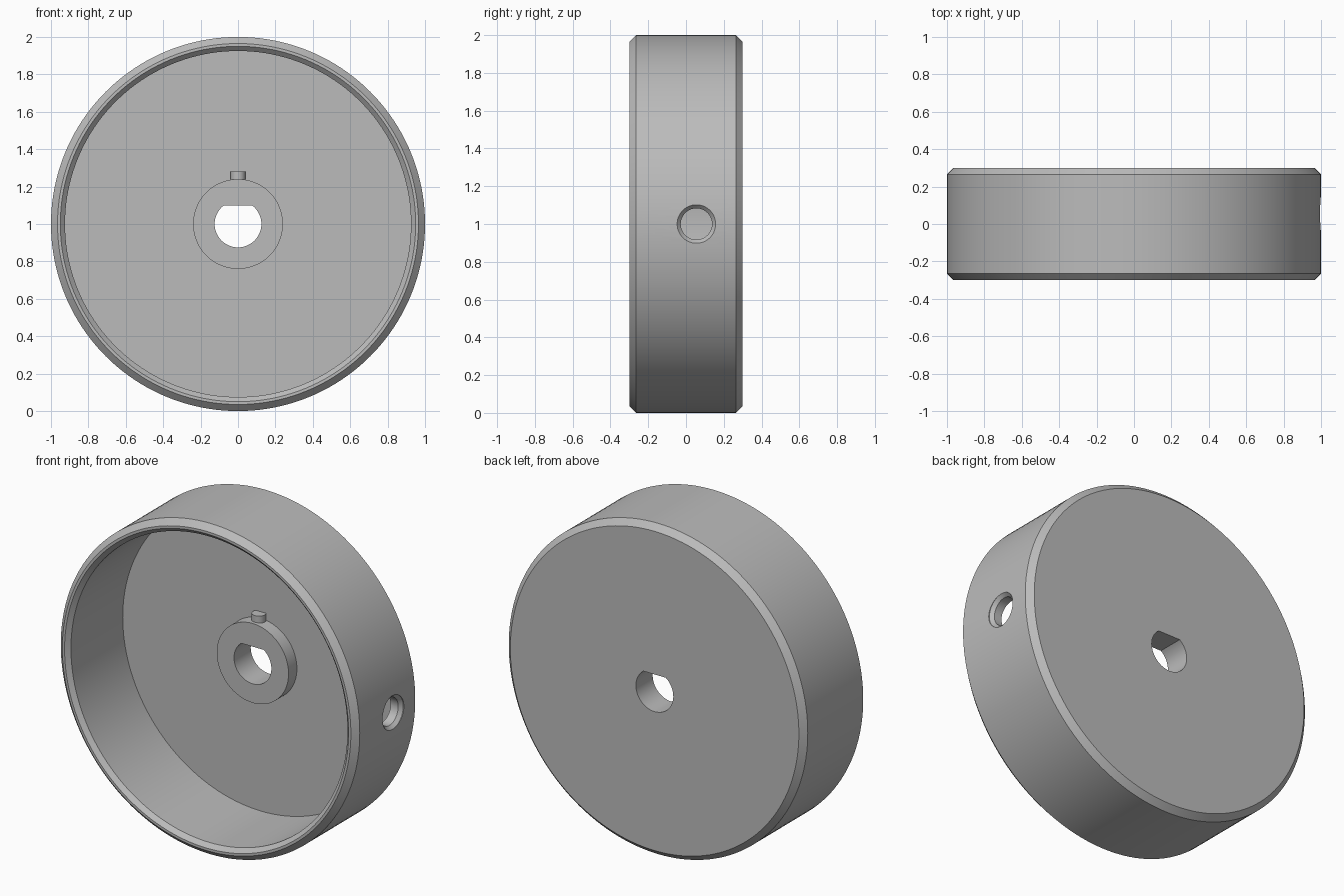
import bpy, math
from mathutils import Matrix

cube = bpy.data.objects.get("Cube")
if cube:
    bpy.data.objects.remove(cube, do_unlink=True)

grey = bpy.data.materials.new("plain_grey")
grey.use_nodes = True
GREY = (0.5, 0.5, 0.5, 1)
grey.diffuse_color = GREY
grey.node_tree.nodes["Principled BSDF"].inputs["Base Color"].default_value = GREY


def make(name, verts, faces, matrix):
    mesh = bpy.data.meshes.new(name)
    mesh.from_pydata(verts, [], faces)
    mesh.transform(matrix)
    mesh.materials.append(grey)
    obj = bpy.data.objects.new(name, mesh)
    bpy.context.collection.objects.link(obj)
    # Make the closed shell face outwards
    activate(obj)
    bpy.ops.object.mode_set(mode='EDIT')
    bpy.ops.mesh.select_all(action='SELECT')
    bpy.ops.mesh.normals_make_consistent(inside=False)
    bpy.ops.object.mode_set(mode='OBJECT')
    return obj


def activate(obj):
    bpy.ops.object.select_all(action='DESELECT')
    obj.select_set(True)
    bpy.context.view_layer.objects.active = obj


def lathe(name, profile, sides, matrix):
    """Revolve (radius, height) points round local z, with flat end caps."""
    verts = [(r * math.cos(2 * math.pi * i / sides),
              r * math.sin(2 * math.pi * i / sides), h)
             for r, h in profile for i in range(sides)]
    faces = []
    for k in range(len(profile) - 1):
        a, b = k * sides, (k + 1) * sides
        for i in range(sides):
            j = (i + 1) % sides
            faces.append((a + i, a + j, b + j, b + i))
    last = (len(profile) - 1) * sides
    faces += [tuple(range(sides)), tuple(range(last, last + sides))]
    return make(name, verts, faces, matrix)


def cut(target, cutter):
    cutter.hide_render = True
    mod = target.modifiers.new("cut", 'BOOLEAN')
    mod.operation = 'DIFFERENCE'
    mod.solver = 'EXACT'
    mod.object = cutter
    activate(target)
    bpy.ops.object.modifier_apply(modifier=mod.name)
    bpy.data.objects.remove(cutter, do_unlink=True)


# Local z of the lathe points along +y; centre is one unit above the ground
along_y = Matrix.Translation((0, 0, 1)) @ Matrix.Rotation(-math.pi / 2, 4, 'X')

# Cup: hub face, hub side, floor, inner wall, chamfered rim, outer wall, back
cup = lathe("cup_body", [
    (0.24, 0.14), (0.24, 0.22), (0.925, 0.22), (0.925, -0.275),
    (0.95, -0.3), (0.965, -0.3), (1, -0.265), (1, 0.265), (0.965, 0.3)],
    160, along_y)

# D-shaped shaft bore with its flat at the top
R, FLAT, STEPS = 0.125, 0.1, 48
start = math.asin(FLAT / R)
sweep = math.pi + 2 * start
outline = [(R * math.cos(start - sweep * i / STEPS),
            R * math.sin(start - sweep * i / STEPS)) for i in range(STEPS + 1)]
n = len(outline)
verts = [(x, y, 1 + z) for y in (-0.1, 0.5) for x, z in outline]
faces = [(i, (i + 1) % n, n + (i + 1) % n, n + i) for i in range(n)]
faces += [tuple(range(n)), tuple(range(n, 2 * n))]
cut(cup, make("bore_cutter", verts, faces, Matrix()))

# Countersunk port through the left wall
along_x = Matrix.Translation((0, 0.055, 1)) @ Matrix.Rotation(math.pi / 2, 4, 'Y')
cut(cup, lathe("port_cutter", [
    (0.083, 0.8), (0.083, 0.975), (0.102, 0.995), (0.102, 1.1)], 48, along_x))

activate(cup)
bpy.ops.object.shade_smooth_by_angle(angle=math.radians(25))

# Small radial pin on top of the hub
pin = lathe("hub_pin", [(0.04, 1.2), (0.04, 1.28)], 32,
            Matrix.Translation((0, 0.2, 0)))
activate(pin)
bpy.ops.object.shade_smooth_by_angle(angle=math.radians(30))
